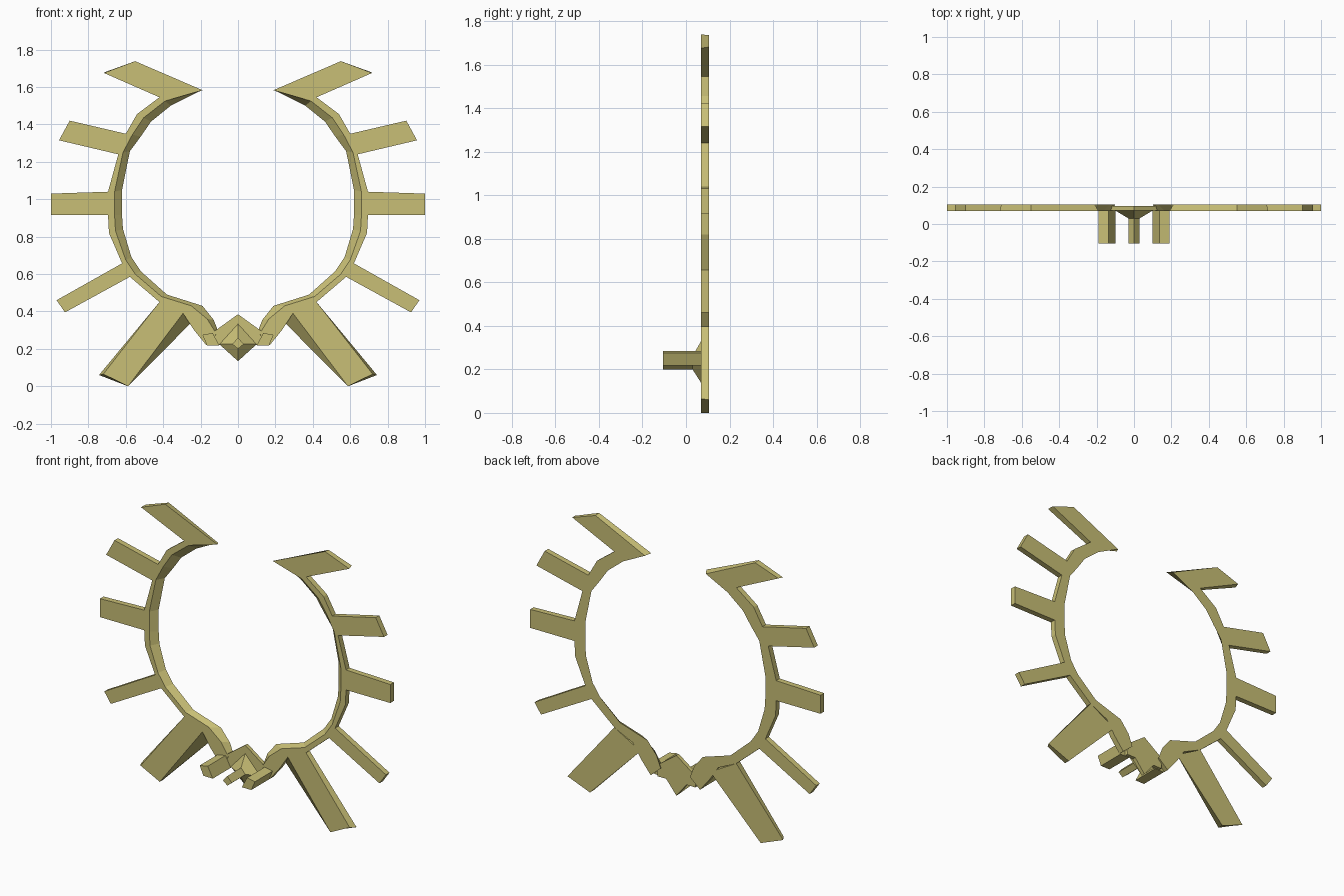
import bpy, bmesh

if "Cube" in bpy.data.objects:
    bpy.data.objects.remove(bpy.data.objects["Cube"])

F, B = 0.07, 0.105  # front and back planes

mat = bpy.data.materials.new("gold")
mat.diffuse_color = (0.58, 0.52, 0.18, 1)
mat.use_nodes = True
mat.node_tree.nodes["Principled BSDF"].inputs["Base Color"].default_value = mat.diffuse_color


def finish(name, bm, mirror=True):
    bmesh.ops.recalc_face_normals(bm, faces=bm.faces)
    mesh = bpy.data.meshes.new(name)
    bm.to_mesh(mesh)
    bm.free()
    mesh.materials.append(mat)
    ob = bpy.data.objects.new(name, mesh)
    bpy.context.collection.objects.link(ob)
    if mirror:
        ob.modifiers.new("mirror", 'MIRROR').merge_threshold = 0.0001
    return ob


def loft(name, sections, mirror=True):
    """Skin matching closed 3D sections and cap both ends."""
    bm = bmesh.new()
    rows = [[bm.verts.new(p) for p in s] for s in sections]
    n = len(rows[0])
    for a, b in zip(rows, rows[1:]):
        for i in range(n):
            j = (i + 1) % n
            bm.faces.new((a[i], a[j], b[j], b[i]))
    bm.faces.new(rows[0])
    bm.faces.new(rows[-1])
    return finish(name, bm, mirror)


def plate(name, front, back=None, y0=F, y1=B, mirror=True):
    back = back or front
    return loft(name, [[(x, y0, z) for x, z in front],
                       [(x, y1, z) for x, z in back]], mirror)


# Open ring: outer edge, front inner edge, back inner edge at each station
stations = [
    ((.42, 1.545), (.39, 1.525), (.36, 1.50)),
    ((.54, 1.455), (.505, 1.435), (.465, 1.415)),
    ((.60, 1.35), (.565, 1.345), (.52, 1.335)),
    ((.64, 1.24), (.615, 1.25), (.578, 1.257)),
    ((.695, 1.04), (.66, 1.04), (.62, 1.05)),
    ((.695, .915), (.66, .915), (.62, .915)),
    ((.69, .82), (.655, .83), (.615, .84)),
    ((.62, .657), (.60, .675), (.57, .69)),
    ((.578, .585), (.55, .60), (.52, .615)),
    ((.42, .45), (.41, .48), (.38, .49)),
    ((.294, .39), (.25, .43), (.19, .43)),
    ((.235, .30), (.165, .36), (.13, .355)),
    ((.17, .22), (.115, .28), (.10, .28)),
]
loft("ring_half", [[(o[0], F, o[1]), (f[0], F, f[1]), (b[0], B, b[1]), (o[0], B, o[1])]
                   for o, f, b in stations])

# Fins around the ring
plate("top_fin",
      [(.19, 1.583), (.55, 1.738), (.717, 1.675), (.42, 1.545), (.39, 1.525)],
      [(.21, 1.575), (.55, 1.735), (.71, 1.68), (.42, 1.545), (.36, 1.50)])
plate("upper_fin", [(.60, 1.35), (.90, 1.42), (.957, 1.315), (.64, 1.24)])
plate("middle_fin", [(.695, 1.04), (1, 1.03), (1, .915), (.695, .915)])
plate("lower_fin", [(.62, .657), (.97, .46), (.925, .395), (.578, .585)])
plate("bottom_fin",
      [(.42, .45), (.72, .065), (.588, 0), (.294, .39)],
      [(.42, .45), (.743, .06), (.588, 0), (.24, .35)])

# Centre plate joining both halves
half = [(.135, .288), (.13, .22), (.07, .22)]
plate("centre_plate",
      [(0, .385)] + half + [(0, .134)] + [(-x, z) for x, z in reversed(half)],
      y0=F + .001, y1=.095, mirror=False)


# Centre stud: flared base running into a diamond peg
def diamond(y, top, w, bottom):
    return [(0, y, top), (w, y, .225), (0, y, bottom), (-w, y, .225)]


loft("centre_stud", [diamond(F + .002, .335, .10, .134), diamond(.03, .26, .03, .20),
                     diamond(-B, .26, .03, .20)], mirror=False)

# Side pegs
plate("side_peg", [(.10, .217), (.135, .285), (.19, .275), (.165, .217)],
      y0=-B, y1=F + .005)
